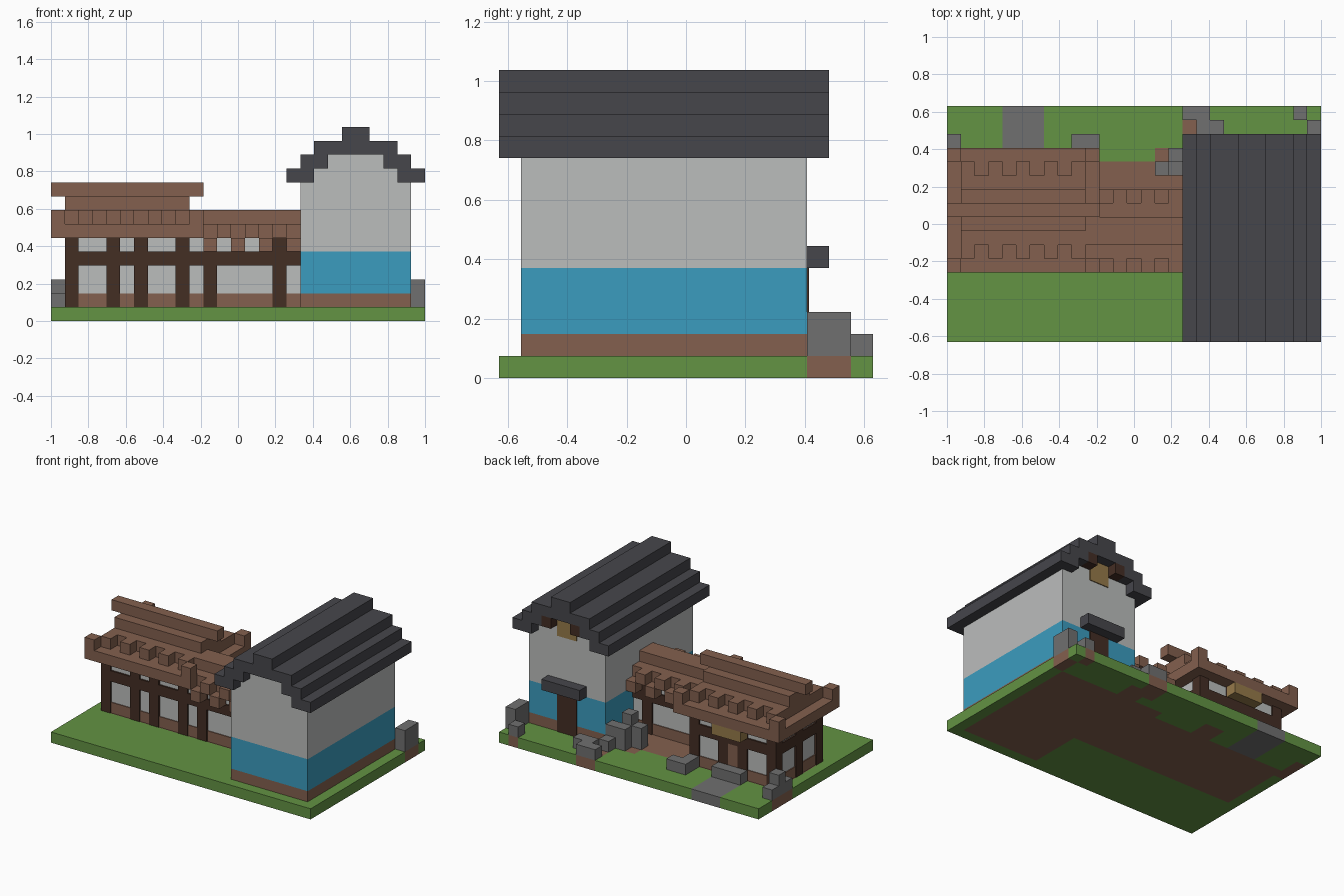
import bpy, bmesh
from mathutils import Vector

if "Cube" in bpy.data.objects:
    bpy.data.objects.remove(bpy.data.objects["Cube"])

U = 2 / 27                      # one block
ORIGIN = Vector((-1, -8.5 * U, 0))


def material(name, rgb):
    lin = [(c / 255 / 12.92) if c < 11 else ((c / 255 + 0.055) / 1.055) ** 2.4 for c in rgb]
    m = bpy.data.materials.new(name)
    m.use_nodes = True
    m.diffuse_color = (*lin, 1)
    m.node_tree.nodes["Principled BSDF"].inputs["Base Color"].default_value = (*lin, 1)
    return m


GRASS = material("grass green", (99, 147, 67))
BROWN = material("clay brown", (131, 96, 78))
DARK = material("dark timber", (68, 46, 36))
PLASTER = material("pale plaster", (187, 189, 188))
BLUE = material("blue paint", (59, 156, 191))
SLATE = material("slate grey", (70, 70, 75))
STONE = material("stone grey", (112, 112, 112))
STRAW = material("straw yellow", (150, 122, 74))


def finish(name, bm, mats):
    me = bpy.data.meshes.new(name)
    bm.to_mesh(me)
    bm.free()
    for m in mats:
        me.materials.append(m)
    ob = bpy.data.objects.new(name, me)
    bpy.context.collection.objects.link(ob)
    return ob


def blocks(name, mat, boxes, inset=0):
    """Boxes given as block ranges (x0, x1, y0, y1, z0, z1); inset shrinks the sides."""
    bm = bmesh.new()
    for x0, x1, y0, y1, z0, z1 in boxes:
        lo = Vector((x0, y0, z0)) * U + ORIGIN + Vector((inset, inset, 0))
        hi = Vector((x1, y1, z1)) * U + ORIGIN - Vector((inset, inset, 0))
        for v in bmesh.ops.create_cube(bm, size=1)["verts"]:
            v.co = [lo[a] if v.co[a] < 0 else hi[a] for a in range(3)]
    return finish(name, bm, [mat])


def cube(x, y, z, tall=1):
    return (x, x + 1, y, y + 1, z, z + tall)


# Ground slab: grass, with soil under buildings and stones, and a paved path
SOIL = [(18, 26, 1, 14), (1, 18, 6, 13), (17, 19, 15, 17), (18, 20, 14, 16), (25, 26, 16, 17),
        (26, 27, 14, 16), (0, 1, 12, 15), (9, 11, 13, 15), (15, 18, 12, 14)]
PATH = [(4, 7, 13, 17)]


def inside(areas, x, y):
    return any(a <= x < b and c <= y < d for a, b, c, d in areas)


bm = bmesh.new()
bmesh.ops.create_grid(bm, x_segments=27, y_segments=17, size=1)
for v in bm.verts:
    v.co.y *= 8.5 * U
top = bmesh.ops.extrude_face_region(bm, geom=bm.faces[:])["geom"]
for v in top:
    if isinstance(v, bmesh.types.BMVert):
        v.co.z = U
bmesh.ops.recalc_face_normals(bm, faces=bm.faces[:])
for f in bm.faces:
    c = (f.calc_center_median() - ORIGIN) / U
    x, y = min(max(c.x, 0.1), 26.9), min(max(c.y, 0.1), 16.9)
    f.material_index = 2 if inside(PATH, x, y) else 1 if inside(SOIL, x, y) else 0
finish("ground", bm, [GRASS, BROWN, STONE])

# Tall house: plinth, painted band, plaster walls stepping in under the gable
blocks("tall_house_plinth", BROWN, [(18, 26, 1, 14, 1, 2)])
blocks("tall_house_blue_band", BLUE, [(18, 26, 1, 14, 2, 5)])
blocks("tall_house_walls", PLASTER, [(18, 26, 1, 14, 5, 10), (19, 25, 1, 14, 10, 11),
                                     (20, 24, 1, 14, 11, 12)])

# Stepped slate roof, mirrored about the ridge
roof = [(21, 23, 0, 15, 13, 14), (19, 25, 0, 15, 12, 13)]
for step in range(2):
    a = 17 + step
    roof += [(a, a + 2, 0, 15, 10 + step, 11 + step),
             (42 - a, 44 - a, 0, 15, 10 + step, 11 + step)]
blocks("tall_house_roof", SLATE, roof)
blocks("door_canopy", SLATE, [(20, 24, 14, 15, 5, 6)])
blocks("tall_house_door", DARK, [(21, 23, 13.9, 14.08, 1, 5)])
blocks("gable_brackets", DARK, [cube(20, 14, 11), cube(23, 14, 11)])
blocks("gable_panel", STRAW, [(21, 23, 13.9, 14.08, 10, 12)])

# Low house: long wing and narrower link to the tall house
WINGS = [(1, 10, 6, 13), (10, 18, 6, 10)]
blocks("low_house_walls", PLASTER, [(*WINGS[0], 1, 6.5), (9, 18.2, 6, 10, 1, 6.5)], inset=0.012)
blocks("low_house_plinth", BROWN, [(*WINGS[0], 1, 2), (9, 18.1, 6, 10, 1, 2)], inset=0.006)
blocks("low_house_beams", DARK, [(*w, 4, 5) for w in WINGS])
posts = [cube(x, y, 1, 5) for x in (1, 4, 6, 9) for y in (6, 12)]
posts += [cube(x, y, 1, 5) for x in (11, 16) for y in (6, 9)]
posts += [cube(x, 9, 1, 5) for x in (1, 9)]
blocks("low_house_posts", DARK, posts)
blocks("low_house_door", BROWN, [(5, 6, 12.5, 12.96, 1, 4)])
blocks("low_door_canopy", STRAW, [(4, 7, 13, 14, 5, 6)])

# Long wing roof with toothed courses, upturned corners and overhanging ridge
roof = [(0, 11, 5, 14, 6, 7), (1, 10, 7, 12, 7, 8), (1, 10, 8, 11, 8, 9), (0, 11, 9, 10, 9, 10)]
roof += [cube(x, y, 7) for x in range(1, 10, 2) for y in (6, 12)]
roof += [cube(x, y, 7) for x in (0, 10) for y in (5, 13)]
blocks("long_wing_roof", BROWN, roof)

# Link roof: eave blocks alternate between two heights
roof = [(11, 18, 6, 10, 6, 7), (10, 18, 7, 9, 7, 8)]
roof += [cube(x, y, 5 if x % 2 else 6) for x in range(11, 18) for y in (5, 10)]
blocks("link_roof", BROWN, roof)

# Loose stones in the back yard, and the doorstep
blocks("doorstep", STONE, [(4, 7, 13, 14, 1, 2)])
blocks("yard_stones", STONE, [
    (9, 11, 14, 15, 1, 2), cube(9, 13, 1),
    cube(0, 13, 1, 2), cube(0, 14, 1), cube(0, 12, 1),
    cube(15, 12, 1, 2), cube(16, 12, 1, 3), cube(16, 13, 1, 2), cube(17, 13, 1, 2), cube(17, 14, 1),
    (17, 19, 16, 17, 1, 2), (18, 20, 15, 16, 1, 2),
    cube(26, 14, 1, 2), cube(26, 15, 1, 2), cube(25, 16, 1)])
